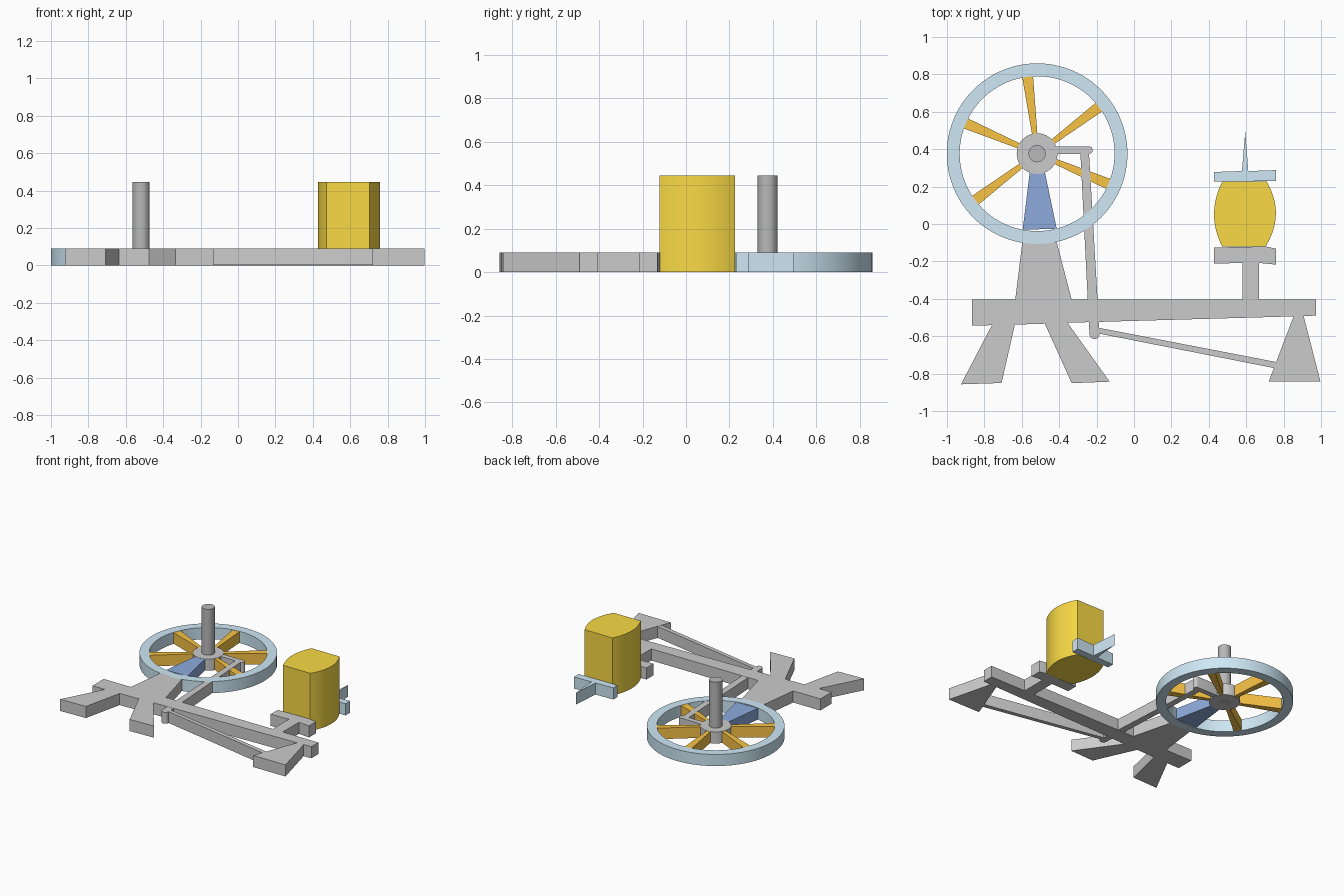
import bpy, bmesh, math
from math import sin, cos, pi

if "Cube" in bpy.data.objects:
    bpy.data.objects.remove(bpy.data.objects["Cube"])

H = 0.09            # thickness of the flat parts
TALL = 0.445        # height of the shaft and barrel
CX, CY = -0.518, 0.376   # wheel centre


def material(name, r, g, b):
    m = bpy.data.materials.new(name)
    m.diffuse_color = (r, g, b, 1)
    m.use_nodes = True
    m.node_tree.nodes["Principled BSDF"].inputs["Base Color"].default_value = m.diffuse_color
    return m


PALE = material("pale_blue", 0.62, 0.81, 0.92)
ORANGE = material("orange", 0.95, 0.55, 0.06)
GOLD = material("gold", 0.95, 0.70, 0.06)
BLUE = material("blue", 0.27, 0.41, 0.72)
MID = material("mid_grey", 0.64, 0.64, 0.64)
DARK = material("dark_grey", 0.48, 0.48, 0.48)


def finish(name, bm, mat):
    bmesh.ops.recalc_face_normals(bm, faces=bm.faces[:])
    me = bpy.data.meshes.new(name)
    bm.to_mesh(me)
    bm.free()
    me.shade_smooth()
    me.set_sharp_from_angle(angle=math.radians(30))
    if mat:
        me.materials.append(mat)
    ob = bpy.data.objects.new(name, me)
    bpy.context.collection.objects.link(ob)
    return ob


def prism(name, pts, mat=None, z0=0.0, z1=H):
    """Extrude a flat outline from z0 to z1."""
    bm = bmesh.new()
    face = bm.faces.new([bm.verts.new((x, y, z0)) for x, y in pts])
    ext = bmesh.ops.extrude_face_region(bm, geom=[face], use_keep_orig=True)
    top = [v for v in ext["geom"] if isinstance(v, bmesh.types.BMVert)]
    bmesh.ops.translate(bm, verts=top, vec=(0, 0, z1 - z0))
    return finish(name, bm, mat)


def circle(cx, cy, r, n=64, start=0.0, sweep=2 * pi):
    return [(cx + r * cos(start + sweep * i / n), cy + r * sin(start + sweep * i / n))
            for i in range(n)]


def bar(name, a, b, ra, rb, mat=None):
    """Flat link with rounded ends."""
    ang = math.atan2(b[1] - a[1], b[0] - a[0])
    pts = [(b[0] + rb * cos(ang - pi / 2 + pi * i / 12),
            b[1] + rb * sin(ang - pi / 2 + pi * i / 12)) for i in range(13)]
    pts += [(a[0] + ra * cos(ang + pi / 2 + pi * i / 12),
             a[1] + ra * sin(ang + pi / 2 + pi * i / 12)) for i in range(13)]
    return prism(name, pts, mat, 0.001, H - 0.001)


# Wheel rim
bm = bmesh.new()
N, loops = 96, []
for r, z in ((0.483, 0), (0.483, H), (0.414, H), (0.414, 0)):
    loops.append([bm.verts.new((x, y, z)) for x, y in circle(CX, CY, r, N)])
for k in range(4):
    a, b = loops[k], loops[(k + 1) % 4]
    for i in range(N):
        j = (i + 1) % N
        bm.faces.new((a[i], a[j], b[j], b[i]))
finish("wheel_rim", bm, PALE)

# Tapered spokes; the blue support takes the sixth place
for k, deg in enumerate((37, 97, 157, 217, 337)):
    a = math.radians(deg)
    shape = ((0.10, -0.014), (0.416, -0.029), (0.416, 0.029), (0.10, 0.014))
    prism(f"spoke_{k + 1}", [(CX + u * cos(a) - v * sin(a), CY + u * sin(a) + v * cos(a))
                             for u, v in shape], ORANGE, 0.002, H - 0.002)
prism("wheel_support", [(-0.557, 0.28), (-0.595, -0.03), (-0.413, -0.026), (-0.477, 0.28)],
      BLUE, 0.001, H - 0.0015)

# Hub and axle
prism("hub", circle(CX, CY, 0.109), MID)
prism("axle", circle(CX, CY, 0.046, 48), DARK, -0.0, TALL)

# Crank, connecting rod and treadle
bar("crank", (-0.45, 0.395), (-0.241, 0.395), 0.02, 0.02, MID)
bar("connecting_rod", (-0.264, 0.385), (-0.211, -0.588), 0.023, 0.027)
bar("treadle", (-0.205, -0.567), (0.77, -0.757), 0.015, 0.017)

# Bench with legs, wheel upright and bobbin post as one outline
prism("bench_frame", [
    (-0.867, -0.543), (-0.76, -0.541), (-0.925, -0.857), (-0.708, -0.850),
    (-0.637, -0.538), (-0.477, -0.533), (-0.333, -0.851), (-0.13, -0.843),
    (-0.355, -0.528), (0.853, -0.494), (0.72, -0.843), (0.997, -0.843),
    (0.907, -0.492), (0.972, -0.490), (0.972, -0.405), (0.667, -0.405),
    (0.667, -0.208), (0.76, -0.217), (0.76, -0.132), (0.703, -0.120),
    (0.428, -0.126), (0.428, -0.212), (0.581, -0.208), (0.581, -0.405),
    (-0.333, -0.405), (-0.413, -0.098), (-0.597, -0.098), (-0.635, -0.405),
    (-0.867, -0.405)])

# Bulging barrel
ts = [-1 + i / 8 for i in range(17)]
right = [(0.7065 + 0.0035 * t + 0.052 * (1 - t * t), 0.0525 + 0.1735 * t) for t in ts]
left = [(0.472 - 0.044 * (1 - t * t), 0.0525 + 0.1735 * t) for t in reversed(ts)]
prism("bobbin_barrel", right + left, GOLD, 0.0, TALL)

# Upper flange and spike
prism("bobbin_cap_spike", [
    (0.428, 0.226), (0.76, 0.230), (0.76, 0.288), (0.611, 0.283), (0.595, 0.494),
    (0.577, 0.283), (0.428, 0.278)], PALE)
